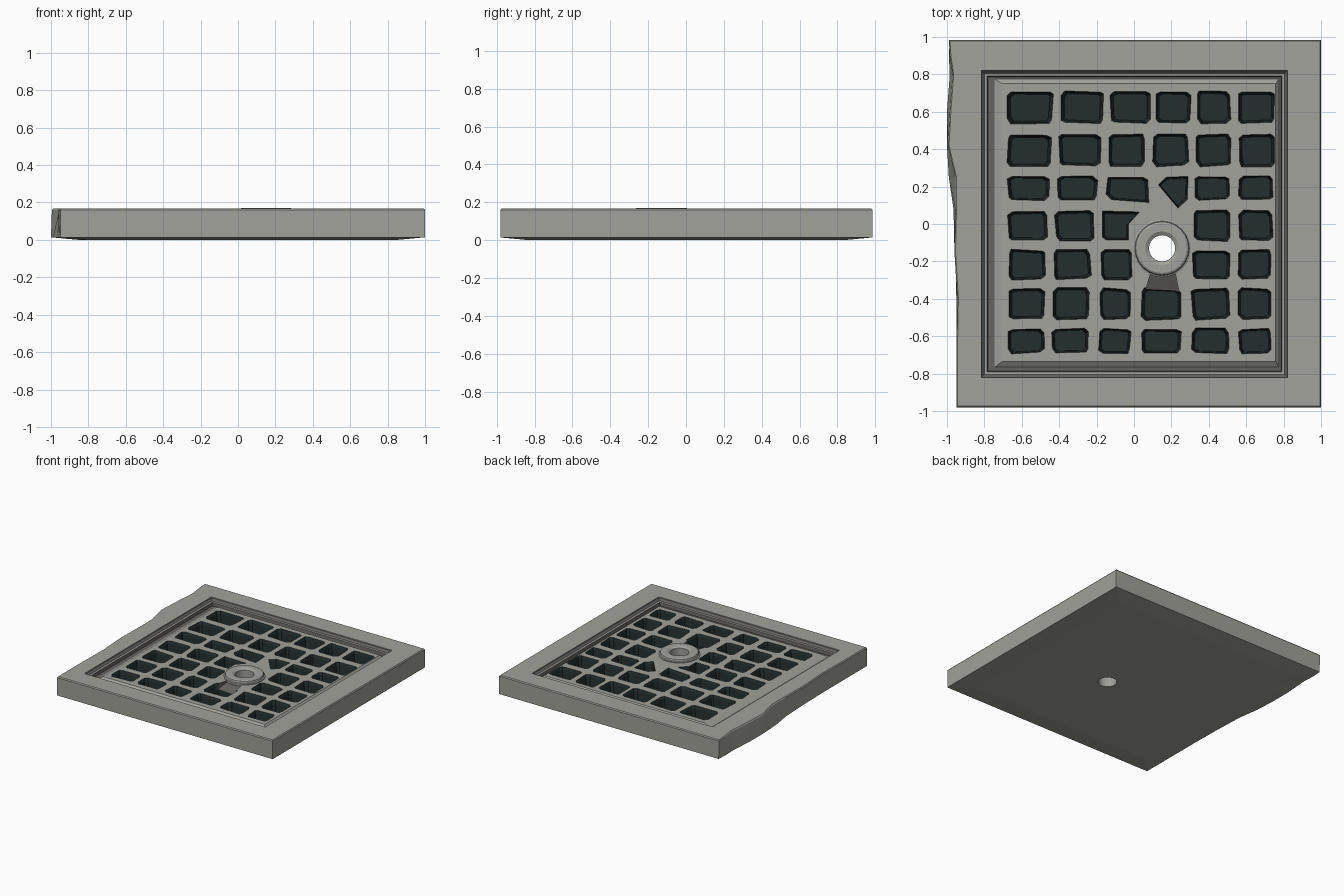
import bpy, bmesh, math, random
from mathutils import Vector

if "Cube" in bpy.data.objects:
    bpy.data.objects.remove(bpy.data.objects["Cube"])

random.seed(4)


def material(name, rgb):
    m = bpy.data.materials.new(name)
    m.diffuse_color = (*rgb, 1)
    m.use_nodes = True
    m.node_tree.nodes["Principled BSDF"].inputs["Base Color"].default_value = m.diffuse_color
    return m


MATS = [material("stone_grey", (0.36, 0.36, 0.325)),
        material("dark_teal", (0.017, 0.028, 0.028)),
        material("groove_grey", (0.13, 0.125, 0.115))]
STONE, TEAL, GROOVE = 0, 1, 2


def loft(bm, rings, bands, cap=0):
    """Join rings of equal length into a closed solid; one colour per band."""
    vs = [[bm.verts.new(p) for p in r] for r in rings]
    n = len(vs[0])
    for a, b, mat in zip(vs, vs[1:], bands):
        for i in range(n):
            f = bm.faces.new((a[i], a[(i + 1) % n], b[(i + 1) % n], b[i]))
            f.material_index = mat
    for ring in (vs[0][::-1], vs[-1]):
        bm.faces.new(ring).material_index = cap


def make(name, bm):
    bmesh.ops.recalc_face_normals(bm, faces=bm.faces)
    me = bpy.data.meshes.new(name)
    bm.to_mesh(me)
    bm.free()
    for m in MATS:
        me.materials.append(m)
    ob = bpy.data.objects.new(name, me)
    bpy.context.collection.objects.link(ob)
    return ob


def cut(target, cutter):
    cutter.hide_render = True
    mod = target.modifiers.new("cut", 'BOOLEAN')
    mod.operation = 'DIFFERENCE'
    mod.solver = 'EXACT'
    mod.object = cutter
    bpy.context.view_layer.objects.active = target
    bpy.ops.object.modifier_apply(modifier=mod.name)
    bpy.data.objects.remove(cutter)


def rect(x0, x1, y0, y1, z):
    return [(x0, y0, z), (x1, y0, z), (x1, y1, z), (x0, y1, z)]


def circle(r, z, n=24, c=(0.15, -0.13)):
    return [(c[0] + r * math.cos(i * math.tau / n),
             c[1] + r * math.sin(i * math.tau / n), z) for i in range(n)]


# Slab with a worn left edge: (y, x at bottom, x at top)
worn = [(.985, -.985, -.99), (.9, -.99, -.985), (.8, -.985, -.97),
        (.6, -1, -.985), (.42, -1, -.995), (.25, -.99, -.955),
        (.08, -.965, -.955), (-.15, -.955, -.96), (-.4, -.95, -.945),
        (-.7, -.95, -.95), (-.98, -.95, -.95)]


def outline(k, z, inset=0.0):
    pts = [(w[k] + inset, w[0], z) for w in worn]
    pts += [(1 - inset, -.98, z), (1 - inset, .985, z)]
    return [(x, y - math.copysign(inset, y) if abs(y) > .97 else y, z)
            for x, y, z in pts]


bm = bmesh.new()
bottom = [(x * .85, y * .85, 0) for x, y, z in outline(1, 0)]
loft(bm, [bottom, outline(1, .014), outline(2, .16), outline(2, .168, .006)],
     [STONE] * 3)
slab = make("drain_slab", bm)

# Stepped recess with a groove around the raised grid plate
bm = bmesh.new()
loft(bm, [rect(-.815, .82, -.82, .82, .3),
          rect(-.815, .82, -.82, .82, .16),
          rect(-.80, .805, -.805, .805, .145),
          rect(-.785, .79, -.79, .79, .143),
          rect(-.78, .785, -.785, .785, .118),
          rect(-.745, .775, -.765, .775, .118),
          rect(-.705, .757, -.735, .75, .14)],
     [STONE, GROOVE, STONE, GROOVE, GROOVE, STONE])
cut(slab, make("recess_cutter", bm))


# Pockets of the grid
def pocket(bm, pts, floor=.04):
    c = sum((Vector(p) for p in pts), Vector((0, 0))) / len(pts)

    def ring(k, z):
        return [(*(c + (Vector(p) - c) * k), z) for p in pts]
    loft(bm, [ring(.84, floor), ring(.92, .12), ring(1, .141), ring(1, .2)],
         [TEAL] * 3, TEAL)


rows = [(.54, .71), (.31, .48), (.13, .255), (-.09, .07),
        (-.295, -.14), (-.51, -.345), (-.69, -.56)]
cols_back = [(-.675, -.435), (-.39, -.165), (-.125, .083),
             (.12, .30), (.335, .515), (.56, .75)]
cols_front = [(-.67, -.48), (-.435, -.24), (-.185, -.02),
              (.04, .25), (.31, .51), (.56, .735)]
special = {
    (2, 3): [(.13, .21), (.17, .25), (.29, .255), (.285, .13), (.235, .085), (.18, .15)],
    (2, 2): [(-.15, .16), (-.12, .13), (.08, .115), (.075, .235), (.05, .25), (-.14, .25)],
    (3, 2): [(-.17, -.07), (-.15, -.085), (-.03, -.085), (-.03, 0), (.03, .065), (-.17, .07)],
}
bm = bmesh.new()
for r, (y0, y1) in enumerate(rows):
    t = min(1, r / 4.5)
    for c in range(6):
        if (r, c) in special:
            pocket(bm, special[r, c])
            continue
        if c == 3 and r in (3, 4):
            continue
        x0 = cols_back[c][0] * (1 - t) + cols_front[c][0] * t
        x1 = cols_back[c][1] * (1 - t) + cols_front[c][1] * t
        k = .018
        pts = [(x0 + k, y0), (x1 - k, y0), (x1, y0 + k), (x1, y1 - k),
               (x1 - k, y1), (x0 + k, y1), (x0, y1 - k), (x0, y0 + k)]
        pocket(bm, [(x + random.uniform(-.006, .006),
                     y + random.uniform(-.006, .006)) for x, y in pts])
cut(slab, make("pocket_cutter", bm))

# Sloped notch in front of the boss
bm = bmesh.new()
notch = [(.06, -.36), (.24, -.36), (.22, -.26), (.09, -.26)]
loft(bm, [[(x, y, .09 if y < -.3 else .13) for x, y in notch],
          [(x, y, .2) for x, y in notch]], [GROOVE], GROOVE)
cut(slab, make("notch_cutter", bm))

# Drain hole through the slab
bm = bmesh.new()
loft(bm, [circle(.07, -.1), circle(.07, .3)], [STONE])
cut(slab, make("hole_cutter", bm))

# Raised collar around the hole, lathed from a closed profile
profile = [(.07, .13), (.155, .13), (.155, .146), (.146, .15), (.142, .164),
           (.132, .17), (.09, .17), (.07, .158)]
bm = bmesh.new()
vs = [[bm.verts.new(p) for p in circle(r, z)] for r, z in profile]
for a, b in zip(vs, vs[1:] + vs[:1]):
    for i in range(24):
        j = (i + 1) % 24
        bm.faces.new((a[i], a[j], b[j], b[i]))
make("drain_collar", bm)
